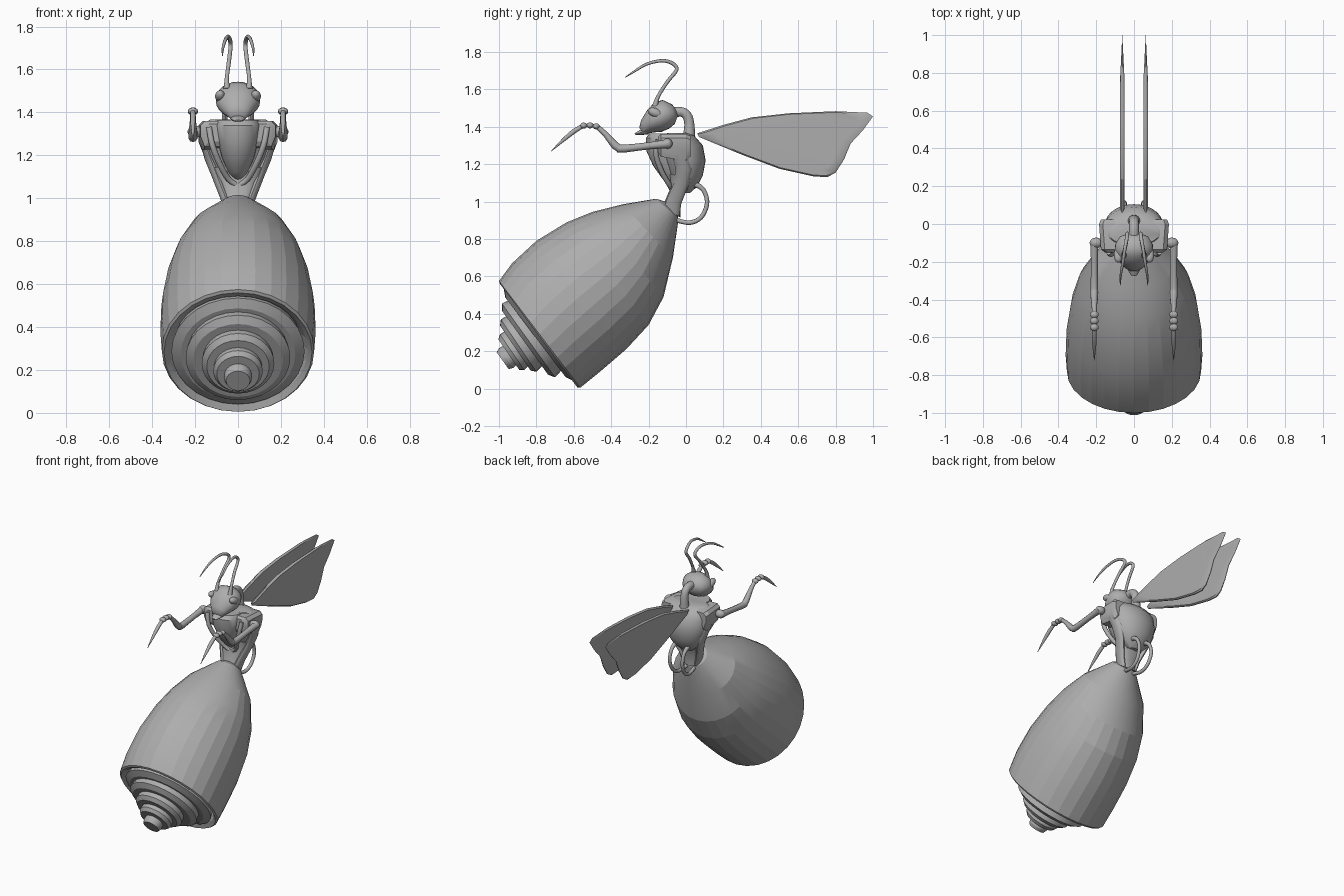
import bpy, bmesh, math
from mathutils import Vector

grey = bpy.data.materials.new("grey")
grey.diffuse_color = (0.42, 0.42, 0.42, 1)


def finish(name, bm, smooth=None):
    bmesh.ops.recalc_face_normals(bm, faces=bm.faces)
    me = bpy.data.meshes.new(name)
    bm.to_mesh(me)
    bm.free()
    me.materials.append(grey)
    ob = bpy.data.objects.new(name, me)
    bpy.context.collection.objects.link(ob)
    if smooth:
        bpy.ops.object.select_all(action='DESELECT')
        ob.select_set(True)
        bpy.context.view_layer.objects.active = ob
        bpy.ops.object.shade_smooth_by_angle(angle=math.radians(smooth))
    return ob


def loft(name, rings, smooth=None, caps=(True, True)):
    bm = bmesh.new()
    vs = [[bm.verts.new(p) for p in r] for r in rings]
    n = len(rings[0])
    for a, b in zip(vs, vs[1:]):
        for i in range(n):
            j = (i + 1) % n
            bm.faces.new((a[i], a[j], b[j], b[i]))
    if caps[0]:
        bm.faces.new(vs[0])
    if caps[1]:
        bm.faces.new(vs[-1])
    return finish(name, bm, smooth)


def section(ua, ub, hw, n=28, x=0.0, power=1.0):
    """Oval across the mid plane: two (y, z) end points and a half width."""
    a, b = Vector((x, *ua)), Vector((x, *ub))
    c, h = (a + b) / 2, (a - b) / 2
    out = []
    for i in range(n):
        t = 2 * math.pi * i / n
        co, si = math.cos(t), math.sin(t)
        co = math.copysign(abs(co) ** power, co)
        si = math.copysign(abs(si) ** power, si)
        out.append(c + h * co + Vector((hw * si, 0, 0)))
    return out


def smooth_path(pts, steps):
    """Catmull-Rom resampling of points of any dimension."""
    if steps < 2:
        return pts
    out = []
    for i in range(len(pts) - 1):
        p = [pts[max(0, min(len(pts) - 1, i + k))] for k in (-1, 0, 1, 2)]
        for s in range(steps):
            t = s / steps
            out.append(tuple(0.5 * (2 * b + (c - a) * t + (2 * a - 5 * b + 4 * c - d) * t * t
                             + (3 * b - a - 3 * c + d) * t ** 3) for a, b, c, d in zip(*p)))
    return out + [pts[-1]]


def tube(name, pts, steps=4, n=10):
    """Tapered tube through (x, y, z, radius) points lying nearly in the yz plane."""
    pts = smooth_path(pts, steps)
    rings = []
    for i, p in enumerate(pts):
        d = Vector(pts[min(i + 1, len(pts) - 1)][:3]) - Vector(pts[max(i - 1, 0)][:3])
        u = d.cross(Vector((1, 0, 0))).normalized()
        v = d.cross(u).normalized()
        rings.append([Vector(p[:3]) + max(p[3], 0.001) * (u * math.cos(k * 2 * math.pi / n)
                      + v * math.sin(k * 2 * math.pi / n)) for k in range(n)])
    return loft(name, rings, 40)


def ball(name, loc, scale, tilt=0):
    bm = bmesh.new()
    bmesh.ops.create_uvsphere(bm, u_segments=20, v_segments=12, radius=1)
    bmesh.ops.scale(bm, vec=scale, verts=bm.verts)
    ob = finish(name, bm, 60)
    ob.location = loc
    ob.rotation_euler.x = tilt
    return ob


# Abdomen shell: bent, open at the lower end, with a lip and inner wall
shell = [section((-0.80, 0.53), (-0.53, 0.17), 0.26),
         section((-0.965, 0.545), (-0.585, 0.045), 0.325),
         section((-0.995, 0.56), (-0.58, 0.005), 0.345)]
for u, l, w in [((-1.0, 0.575), (-0.565, 0.005), 0.355), ((-0.93, 0.67), (-0.46, 0.09), 0.362),
                ((-0.8, 0.79), (-0.32, 0.21), 0.357), ((-0.64, 0.888), (-0.2, 0.34), 0.333),
                ((-0.5, 0.945), (-0.12, 0.49), 0.295), ((-0.34, 0.985), (-0.07, 0.7), 0.225),
                ((-0.16, 1.015), (-0.04, 0.905), 0.085), ((-0.11, 1.0), (-0.05, 0.94), 0.04)]:
    shell.append(section(u, l, w))
loft("abdomen_shell", shell, 12)

# Stepped cone of overlapping rings inside the opening
steps = [((-0.975, 0.535), (-0.6, 0.04)), ((-0.985, 0.455), (-0.70, 0.06)),
         ((-0.99, 0.37), (-0.80, 0.09)), ((-0.995, 0.29), (-0.865, 0.10)),
         ((-1.0, 0.215), (-0.925, 0.11))]
axis = Vector((0, 0.8, 0.6))
for i, (u, l) in enumerate(steps):
    r = (Vector(u) - Vector(l)).length / 2
    full = section(u, l, r)
    c = sum(full, Vector()) / len(full)
    front = [c + (p - c) * 0.86 - axis * 0.022 for p in full]
    back = [c + (p - c) * 0.93 + axis * 0.09 for p in full]
    loft("abdomen_ring_%d" % (i + 1), [back, full, front], 25)

# Thorax: rounded back, breast keel and collar
back = [((-0.11, 1.365), (0.0, 1.368), 0.13), ((-0.13, 1.345), (0.045, 1.352), 0.155),
        ((-0.14, 1.29), (0.09, 1.30), 0.16), ((-0.12, 1.22), (0.105, 1.22), 0.155),
        ((-0.09, 1.15), (0.09, 1.14), 0.13), ((-0.07, 1.09), (0.06, 1.08), 0.095),
        ((-0.05, 1.05), (0.02, 1.045), 0.05)]
loft("thorax", [section(*s) for s in back], 40)
keel = [((-0.195, 1.365), (-0.02, 1.365), 0.095), ((-0.215, 1.34), (-0.02, 1.34), 0.105),
        ((-0.212, 1.27), (-0.02, 1.27), 0.095), ((-0.175, 1.19), (-0.02, 1.19), 0.075),
        ((-0.125, 1.12), (-0.02, 1.12), 0.045), ((-0.07, 1.08), (-0.03, 1.08), 0.015)]
loft("breast_keel", [section(*s) for s in keel], 40)
waist = [((-0.12, 0.955), (-0.03, 0.915), 0.055), ((-0.11, 1.01), (-0.03, 0.98), 0.065),
         ((-0.08, 1.08), (-0.0, 1.06), 0.09), ((-0.09, 1.15), (0.03, 1.12), 0.12)]
loft("waist", [section(*s, n=20, power=0.8) for s in waist], 40)

# Neck and head
tube("neck", [(0, 0.015, 1.34, 0.034), (0, 0.018, 1.41, 0.027), (0, 0.005, 1.46, 0.026),
              (0, -0.03, 1.48, 0.026), (0, -0.09, 1.47, 0.03)], n=16)
head = [((-0.05, 1.49), (-0.045, 1.455), 0.025), ((-0.075, 1.52), (-0.06, 1.415), 0.075),
        ((-0.125, 1.543), (-0.09, 1.39), 0.1), ((-0.17, 1.53), (-0.13, 1.373), 0.103),
        ((-0.21, 1.485), (-0.17, 1.37), 0.085), ((-0.24, 1.435), (-0.20, 1.365), 0.058),
        ((-0.25, 1.395), (-0.225, 1.36), 0.035)]
loft("head", [section(*s, n=24) for s in head], 50)
loft("mouth", [section((-0.21, 1.40), (-0.20, 1.36), 0.04, 12), section((-0.25, 1.38), (-0.245, 1.355), 0.03, 12),
               section((-0.275, 1.365), (-0.27, 1.355), 0.015, 12)], 40)

# Wing outline in side view, starting at the root
outline = [(0.06, 1.365), (0.2, 1.41), (0.35, 1.45), (0.55, 1.472), (0.8, 1.483), (0.97, 1.475),
           (1.0, 1.455), (0.945, 1.38), (0.88, 1.31), (0.845, 1.225), (0.8, 1.155), (0.755, 1.13),
           (0.68, 1.135), (0.5, 1.175), (0.3, 1.25), (0.07, 1.345)]

for side, s in (("right", 1), ("left", -1)):
    # Shoulder plate, boxy and tapering forward
    rings = []
    for y, zt, zb, xo in [(-0.15, 1.345, 1.265, 0.155), (-0.135, 1.36, 1.24, 0.175),
                          (0.0, 1.36, 1.215, 0.185), (0.025, 1.35, 1.24, 0.175)]:
        rings.append([Vector((s * x, y, z)) for x, z in
                      [(0.08, zt), (xo - 0.02, zt), (xo, zt - 0.02), (xo, zb + 0.05),
                       (xo - 0.02, zb), (0.08, zb)]])
    loft("shoulder_" + side, rings, 30)
    # Strap from shoulder down to the waist
    strap = [section((-0.075, 1.25), (0.01, 1.25), 0.025, 12, s * 0.15),
             section((-0.06, 1.19), (0.03, 1.17), 0.025, 12, s * 0.13),
             section((-0.06, 1.11), (0.015, 1.09), 0.022, 12, s * 0.1),
             section((-0.10, 1.02), (-0.025, 0.99), 0.02, 12, s * 0.065),
             section((-0.12, 0.96), (-0.035, 0.92), 0.018, 12, s * 0.045)]
    loft("waist_strap_" + side, strap, 40)
    # Curved rim beside the breast keel
    tube("breast_rim_" + side, [(s * 0.135, -0.15, 1.33, 0.014), (s * 0.12, -0.16, 1.25, 0.014),
                                (s * 0.085, -0.13, 1.16, 0.014), (s * 0.045, -0.09, 1.09, 0.013),
                                (s * 0.005, -0.075, 1.06, 0.012)])
    # Loop behind the waist
    tube("tail_loop_" + side, [(s * 0.03, -0.05, 0.9, 0.012), (s * 0.04, 0.02, 0.887, 0.012),
                               (s * 0.045, 0.08, 0.915, 0.012), (s * 0.05, 0.112, 0.985, 0.012),
                               (s * 0.05, 0.1, 1.05, 0.012), (s * 0.05, 0.065, 1.085, 0.014),
                               (s * 0.05, 0.02, 1.09, 0.014)])
    # Eye and antenna
    ball("eye_" + side, (s * 0.083, -0.165, 1.475), (0.024, 0.042, 0.024), -0.4)
    tube("antenna_" + side, [(s * 0.052, -0.165, 1.51, 0.016), (s * 0.052, -0.15, 1.56, 0.01),
                             (s * 0.042, -0.1, 1.64, 0.01), (s * 0.035, -0.05, 1.705, 0.01),
                             (s * 0.038, -0.075, 1.74, 0.01), (s * 0.048, -0.13, 1.753, 0.009),
                             (s * 0.06, -0.21, 1.735, 0.008), (s * 0.07, -0.27, 1.70, 0.006),
                             (s * 0.073, -0.325, 1.664, 0.002)])
    # Arm: shoulder joint, upper arm, forearm, wrist beads and claw
    x = s * 0.21
    ball("arm_joint_" + side, (s * 0.2, -0.1, 1.31), (0.035, 0.028, 0.028))
    tube("upper_arm_" + side, [(x, -0.09, 1.31, 0.024), (x, -0.2, 1.298, 0.019),
                               (x, -0.33, 1.283, 0.021), (x, -0.365, 1.285, 0.022)], 2)
    tube("forearm_" + side, [(x, -0.345, 1.28, 0.02), (x, -0.38, 1.30, 0.021),
                             (x, -0.43, 1.36, 0.015), (x, -0.475, 1.4, 0.013)], 2)
    for i, (y, z) in enumerate([(-0.48, 1.402), (-0.513, 1.407), (-0.547, 1.406)]):
        ball("wrist_bead_%d_%s" % (i + 1, side), (x, y, z), (0.023, 0.019, 0.016))
    tube("claw_" + side, [(x, -0.55, 1.405, 0.011), (x, -0.6, 1.375, 0.013),
                          (x, -0.66, 1.325, 0.009), (x, -0.722, 1.268, 0.001)], 2)
    # Wing: thin edge with a slightly swollen blade
    rings = []
    for k, off in [(0.8, -0.013), (0.96, -0.012), (1.0, -0.003), (1.0, 0.003), (0.96, 0.012), (0.8, 0.013)]:
        rings.append([Vector((s * (0.062 + off * min(1, (1.02 - y) * 4)),
                              0.6 + (y - 0.6) * k, 1.33 + (z - 1.33) * k)) for y, z in outline])
    loft("wing_" + side, rings, 35)
